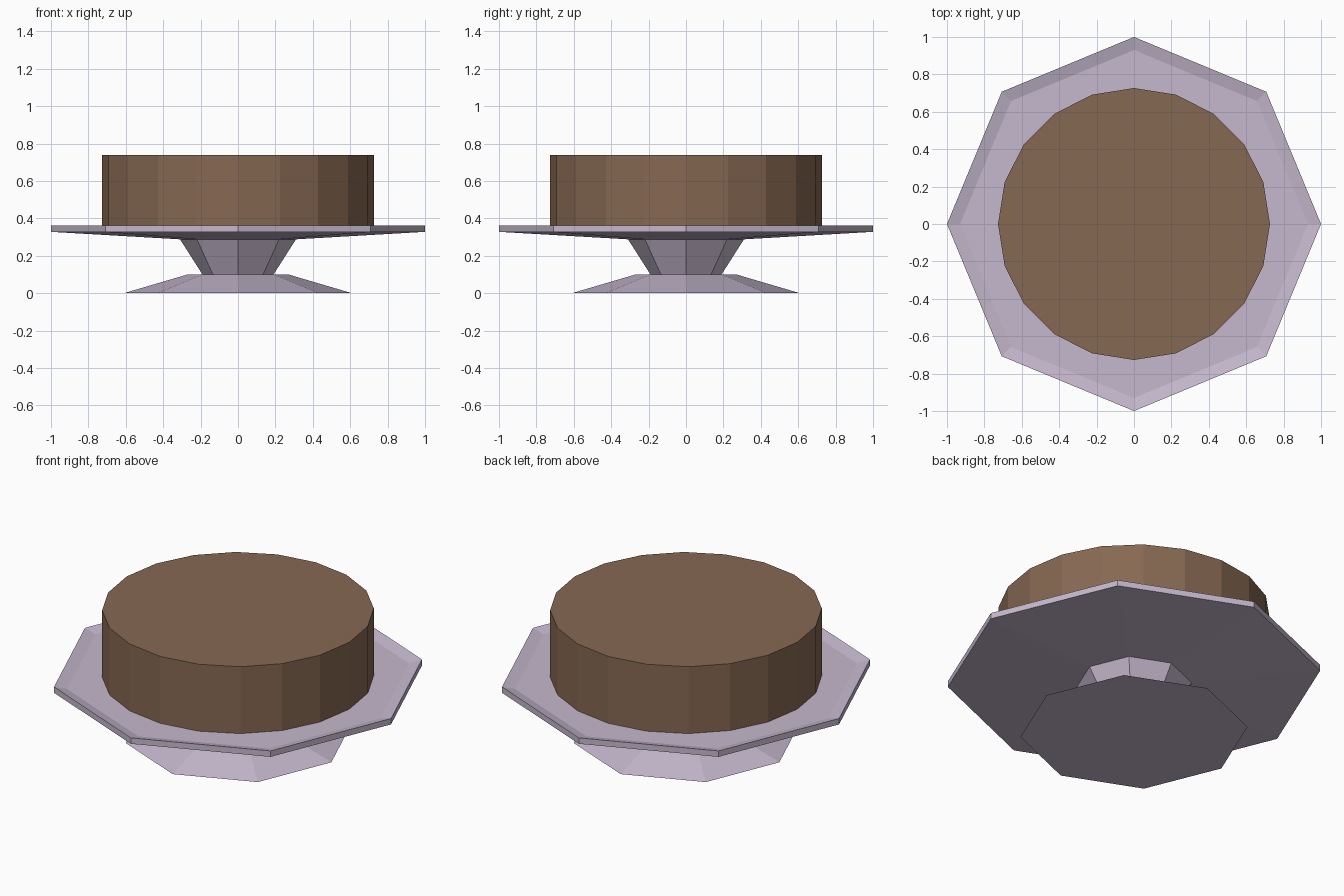
import bpy
import bmesh
from math import cos, sin, pi

if "Cube" in bpy.data.objects:
    bpy.data.objects.remove(bpy.data.objects["Cube"])


def material(name, rgb):
    mat = bpy.data.materials.new(name)
    mat.diffuse_color = (*rgb, 1.0)
    mat.use_nodes = True
    mat.node_tree.nodes["Principled BSDF"].inputs["Base Color"].default_value = mat.diffuse_color
    return mat


def lathe(name, profile, sides, mat):
    """Closed flat-faced solid from (radius, z) rings, listed bottom to top."""
    bm = bmesh.new()
    rings = [[bm.verts.new((r * cos(2 * pi * i / sides), r * sin(2 * pi * i / sides), z))
              for i in range(sides)] for r, z in profile]
    for low, high in zip(rings, rings[1:]):
        for i in range(sides):
            j = (i + 1) % sides
            bm.faces.new((low[i], low[j], high[j], high[i]))
    bm.faces.new(rings[0][::-1])
    bm.faces.new(rings[-1])
    mesh = bpy.data.meshes.new(name)
    bm.to_mesh(mesh)
    bm.free()
    mesh.materials.append(mat)
    obj = bpy.data.objects.new(name, mesh)
    bpy.context.collection.objects.link(obj)
    return obj


china = material("lilac_china", (0.56, 0.48, 0.61))
sponge = material("brown_cake", (0.24, 0.14, 0.085))

# Octagonal stand: sloped foot, flared stem, shallow dished plate with a raised rim
FLOOR = 0.345
lathe("cake_stand", [
    (0.61, 0.0), (0.27, 0.10),        # foot
    (0.19, 0.10), (0.31, 0.288),      # stem
    (1.0, 0.328), (1.0, 0.363),       # plate underside and outer edge
    (0.93, FLOOR),                    # inner slope of the rim
], 8, china)

# Plain round cake resting on the plate
lathe("cake", [(0.727, FLOOR), (0.727, 0.74)], 20, sponge)
